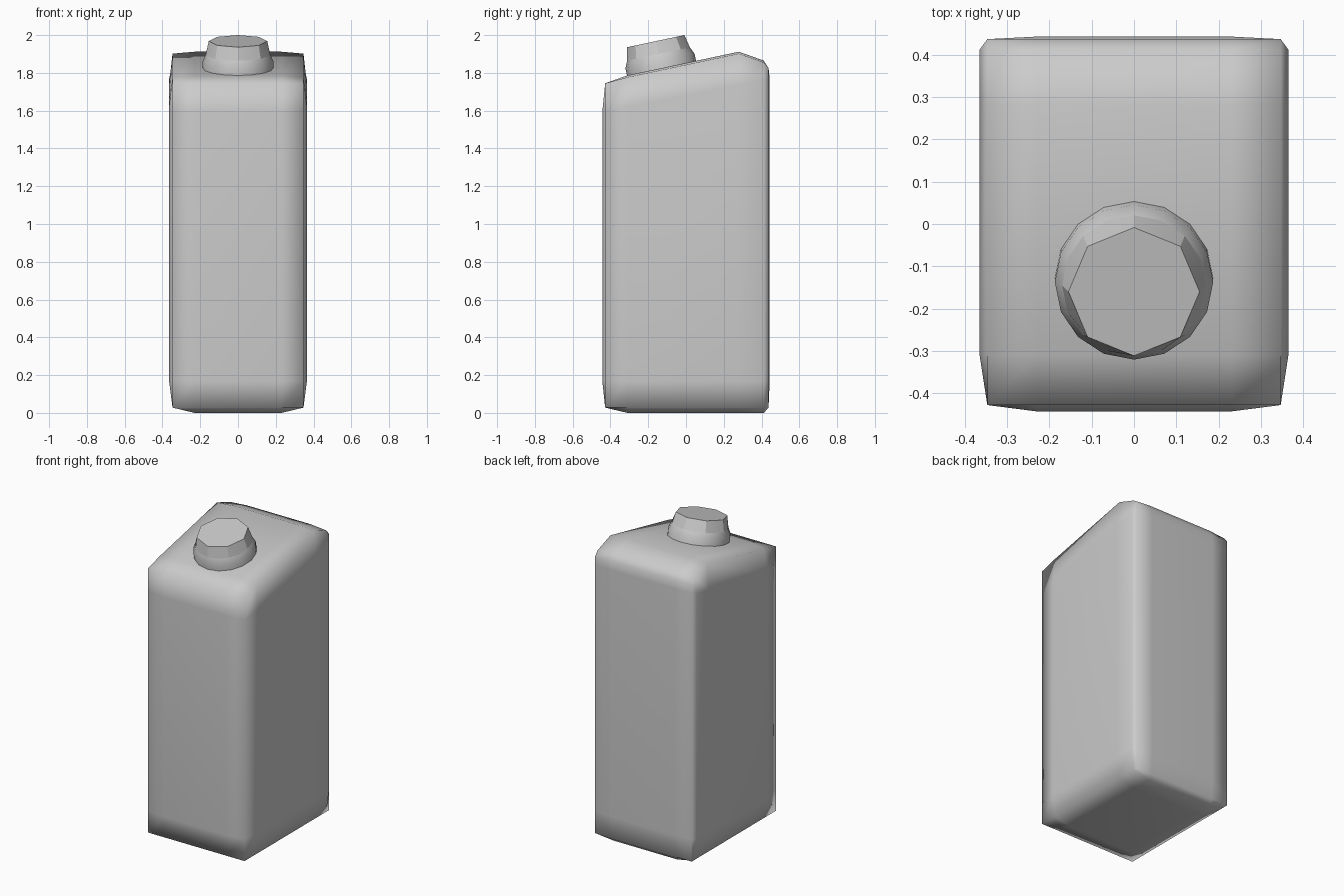
import bpy, bmesh
from math import sin, cos, pi, atan
from mathutils import Matrix

if "Cube" in bpy.data.objects:
    bpy.data.objects.remove(bpy.data.objects["Cube"])

SLOPE = 0.212


def finish(bm, name, angle):
    bmesh.ops.recalc_face_normals(bm, faces=bm.faces)
    me = bpy.data.meshes.new(name)
    bm.to_mesh(me)
    bm.free()
    ob = bpy.data.objects.new(name, me)
    bpy.context.collection.objects.link(ob)
    bpy.ops.object.select_all(action='DESELECT')
    ob.select_set(True)
    bpy.context.view_layer.objects.active = ob
    if angle is None:
        bpy.ops.object.shade_smooth()
    else:
        bpy.ops.object.shade_smooth_by_angle(angle=angle)
    return ob


# Container body: box grid with pulled-in edges and a sloping top
X = [-0.365, -0.23, 0.23, 0.365]
Y = [-0.443, -0.31, 0.28, 0.412, 0.443]
TOP = [1.765, 1.787, 1.912, 1.865, 1.845]


def body_point(i, j, k):
    ends = (i in (0, 3)) + (j in (0, 4)) + (k in (0, 3))
    x, y = X[i], Y[j]
    z = [0.0, 0.17, 1.62 + 0.2 * (y + 0.31), TOP[j]][k]
    if ends > 1:
        if i in (0, 3):
            x *= 0.95
        if j in (0, 4):
            y += 0.015 if j == 0 else -0.006
        if k == 0:
            z = 0.028
        if k == 3:
            z -= 0.02 if j in (0, 4) else 0.01
    return x, y, z


bm = bmesh.new()
verts = {}


def v(*idx):
    if idx not in verts:
        verts[idx] = bm.verts.new(body_point(*idx))
    return verts[idx]


size = (3, 4, 3)
for axis in range(3):
    a, b = [n for n in range(3) if n != axis]
    for side in (0, size[axis]):
        for p in range(size[a]):
            for q in range(size[b]):
                quad = []
                for dp, dq in ((0, 0), (1, 0), (1, 1), (0, 1)):
                    idx = [side] * 3
                    idx[a], idx[b] = p + dp, q + dq
                    quad.append(v(*idx))
                bm.faces.new(quad)
finish(bm, "container_body", None)

# Neck collar and cap, tilted square to the sloping top
TILT = (Matrix.Translation((0, -0.16, 1.968)) @
        Matrix.Rotation(atan(SLOPE), 4, 'X'))


def lathe(name, profile, angle):
    bm = bmesh.new()
    rings = []
    for r, h, octagon in profile:
        ring = []
        for n in range(16):
            rr = r * cos(pi / 8) if octagon and n % 2 else r
            t = n * pi / 8
            ring.append(bm.verts.new(TILT @ Matrix.Translation(
                (rr * cos(t), rr * sin(t), h)).translation))
        rings.append(ring)
    for lo, hi in zip(rings, rings[1:]):
        for n in range(16):
            m = (n + 1) % 16
            bm.faces.new((lo[n], lo[m], hi[m], hi[n]))
    bm.faces.new(rings[0])
    bm.faces.new(rings[-1])
    return finish(bm, name, angle)


lathe("neck_collar", [(0.187, -0.18, False), (0.187, -0.108, False),
                      (0.17, -0.07, False)], pi / 7)
lathe("screw_cap", [(0.17, -0.07, False), (0.155, 0, True)], pi / 6)
